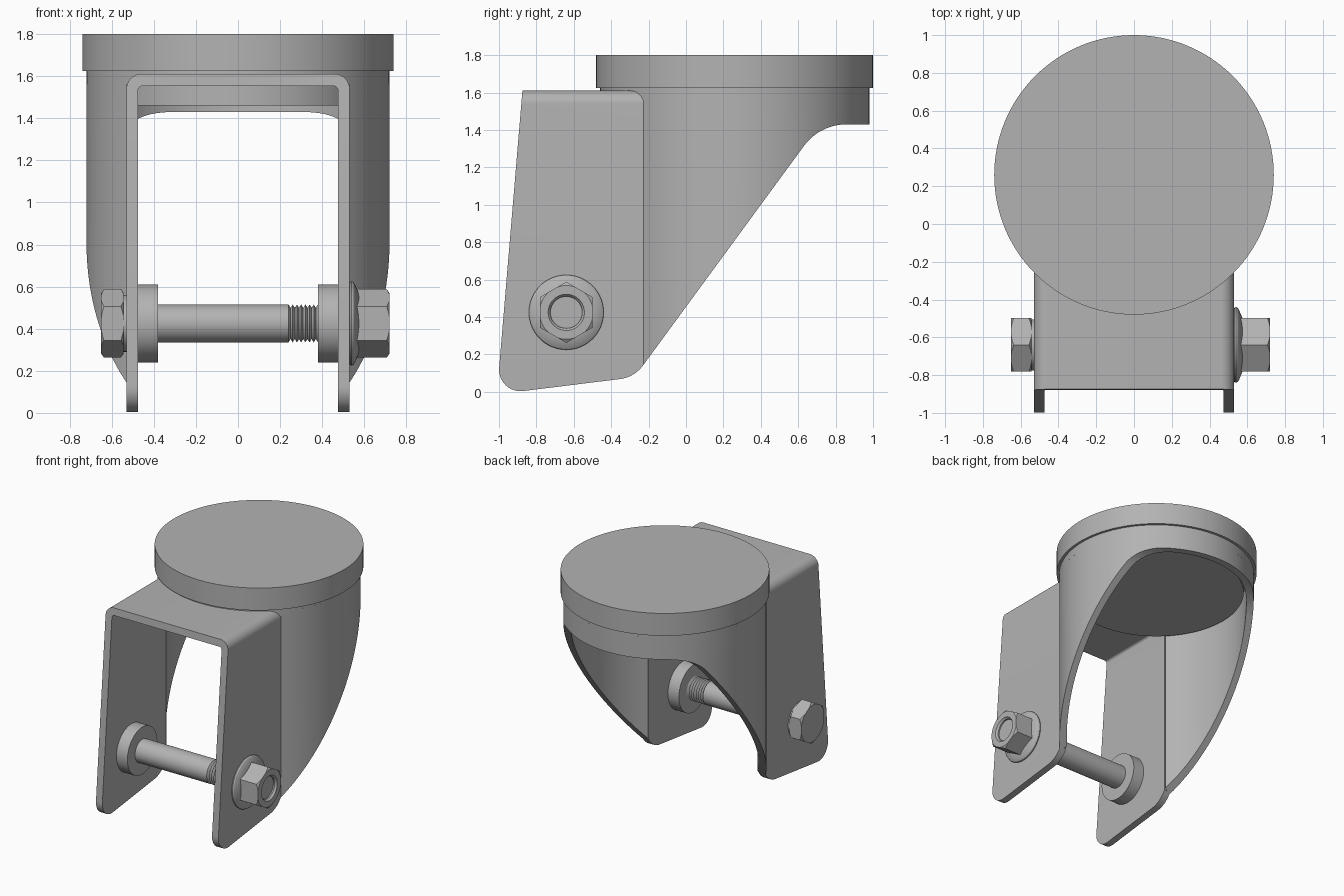
import bpy, bmesh
from math import sin, cos, tan, pi, radians, atan2, sqrt
from mathutils import Vector

cube = bpy.data.objects.get("Cube")
if cube:
    bpy.data.objects.remove(cube, do_unlink=True)

steel = bpy.data.materials.new("grey steel")
steel.use_nodes = True
GREY = (0.45, 0.45, 0.45, 1)
steel.diffuse_color = GREY
steel.node_tree.nodes["Principled BSDF"].inputs["Base Color"].default_value = GREY

PIVOT_Y, RADIUS, INNER = 0.26, 0.72, 0.665   # swivel housing
AXLE_Y, AXLE_Z = -0.64, 0.425
HALF, INSIDE = 0.53, 0.475                   # fork outer and inner half widths


def finish(name, bm):
    bmesh.ops.recalc_face_normals(bm, faces=bm.faces)
    mesh = bpy.data.meshes.new(name)
    bm.to_mesh(mesh)
    bm.free()
    mesh.materials.append(steel)
    ob = bpy.data.objects.new(name, mesh)
    bpy.context.collection.objects.link(ob)
    return ob


def prism(name, points, axis, low, high):
    """Extrude a 2D outline along the given axis."""
    place = {"x": lambda a, b, t: (t, a, b),
             "y": lambda a, b, t: (a, t, b),
             "z": lambda a, b, t: (a, b, t)}[axis]
    bm = bmesh.new()
    face = bm.faces.new([bm.verts.new(place(a, b, low)) for a, b in points])
    out = bmesh.ops.extrude_face_region(bm, geom=[face])
    verts = [v for v in out["geom"] if isinstance(v, bmesh.types.BMVert)]
    bmesh.ops.translate(bm, verts=verts, vec=place(0, 0, high - low))
    return finish(name, bm)


def lathe(name, profile, steps=64):
    """Turn an (x, radius) profile about the axle line, closing both ends."""
    bm = bmesh.new()
    rings = [[bm.verts.new((x, AXLE_Y + r * sin(2 * pi * i / steps),
                            AXLE_Z + r * cos(2 * pi * i / steps)))
              for i in range(steps)] for x, r in profile]
    for a, b in zip(rings, rings[1:]):
        for i in range(steps):
            j = (i + 1) % steps
            bm.faces.new((a[i], a[j], b[j], b[i]))
    bm.faces.new(rings[0])
    bm.faces.new(rings[-1])
    return finish(name, bm)


def disc(name, radius, low, high):
    ring = [2 * pi * i / 128 for i in range(128)]
    return prism(name, [(radius * cos(a), PIVOT_Y + radius * sin(a)) for a in ring],
                 "z", low, high)


def rounded(corners, steps=10):
    """Outline with an arc of the given radius at each (a, b, radius) corner."""
    points = []
    for i, (a, b, r) in enumerate(corners):
        p = Vector((a, b))
        if r == 0:
            points.append(p)
            continue
        u = (Vector(corners[i - 1][:2]) - p).normalized()
        v = (Vector(corners[(i + 1) % len(corners)][:2]) - p).normalized()
        half = u.angle(v) / 2
        centre = p + (u + v).normalized() * r / sin(half)
        start = p + u * r / tan(half) - centre
        end = p + v * r / tan(half) - centre
        sweep = start.angle(end)
        for k in range(steps + 1):
            t = k / steps
            points.append(centre + (start * sin((1 - t) * sweep)
                                    + end * sin(t * sweep)) / sin(sweep))
    return points


def cut(ob, tool, operation):
    mod = ob.modifiers.new("cut", "BOOLEAN")
    mod.operation, mod.object, mod.solver = operation, tool, "EXACT"
    bpy.context.view_layer.objects.active = ob
    bpy.ops.object.modifier_apply(modifier=mod.name)
    bpy.data.objects.remove(tool, do_unlink=True)


def side_shape():
    """Side silhouette shared by the fork and the housing."""
    return prism("side_shape", rounded([
        (-0.873, 1.63, 0), (-1.011, -0.013, 0.115), (-0.276, 0.078, 0.18),
        (0.715, 1.43, 0.28), (1.1, 1.43, 0), (1.1, 1.63, 0)]), "x", -1, 1)


# Fork: bent plate, trimmed to the side silhouette
fork = prism("fork", rounded([
    (-HALF, -0.1, 0), (-HALF, 1.61, 0.07), (HALF, 1.61, 0.07), (HALF, -0.1, 0),
    (INSIDE, -0.1, 0), (INSIDE, 1.553, 0.02), (-INSIDE, 1.553, 0.02),
    (-INSIDE, -0.1, 0)]), "y", -1.1, -0.215)
cut(fork, side_shape(), "INTERSECT")


# Housing: curved wall behind the fork, trimmed the same way
def arc(radius, x, steps=96):
    start = atan2(-sqrt(radius ** 2 - x ** 2), x)
    angles = [start + (pi - 2 * start) * i / steps for i in range(steps + 1)]
    return [(radius * cos(a), PIVOT_Y + radius * sin(a)) for a in angles]


housing = prism("housing_wall", arc(RADIUS, HALF) + arc(INNER, INSIDE)[::-1],
                "z", -0.1, 1.6)
cut(housing, side_shape(), "INTERSECT")

# Swivel top
disc("housing_roof", RADIUS, 1.56, 1.63)
disc("top_cap", 0.74, 1.625, 1.8)
disc("inner_plate", 0.645, 1.46, 1.58)

# Axle bolt with a threaded stretch
thread = []
for i in range(7):
    x = 0.24 + i * 0.02
    thread += [(x, 0.09), (x + 0.01, 0.074)]
lathe("axle_bolt", [(-0.54, 0.09)] + thread + [(0.38, 0.09), (0.695, 0.085)])

# Spacers inside the fork
for side, name in ((-1, "right_spacer"), (1, "left_spacer")):
    lathe(name, [(side * 0.38, 0.185), (side * 0.477, 0.185)])


# Hexagonal bolt head and nut, with turned chamfers
def hexagon(name, low, high, chamfer_low, chamfer_high):
    size = 0.163
    outline = [(AXLE_Y + size * sin(i * pi / 3), AXLE_Z + size * cos(i * pi / 3))
               for i in range(6)]
    ob = prism(name, outline, "x", low, high)
    r = 0.142
    tool = lathe("chamfer", [(low - 0.001, r if chamfer_low else 0.18),
                             (low + 0.02, 0.172), (high - 0.02, 0.172),
                             (high + 0.001, r if chamfer_high else 0.18)])
    cut(ob, tool, "INTERSECT")
    return ob


hexagon("bolt_head", -0.65, -0.543, True, True)
lathe("bolt_head_collar", [(-0.545, 0.135), (-0.528, 0.135)])
nut = hexagon("nut", 0.545, 0.72, False, True)
cut(nut, lathe("nut_hole", [(0.68, 0.085), (0.705, 0.085), (0.73, 0.105)]), "DIFFERENCE")
lathe("nut_flange", [(0.528, 0.19), (0.532, 0.198), (0.54, 0.2), (0.549, 0.196),
                     (0.556, 0.185), (0.575, 0.14)])

# Smooth curved walls, keep edges sharp
for ob in bpy.context.collection.objects:
    if ob.type == "MESH" and steel.name in ob.data.materials:
        bpy.ops.object.select_all(action="DESELECT")
        ob.select_set(True)
        bpy.context.view_layer.objects.active = ob
        bpy.ops.object.shade_smooth_by_angle(angle=radians(25))
